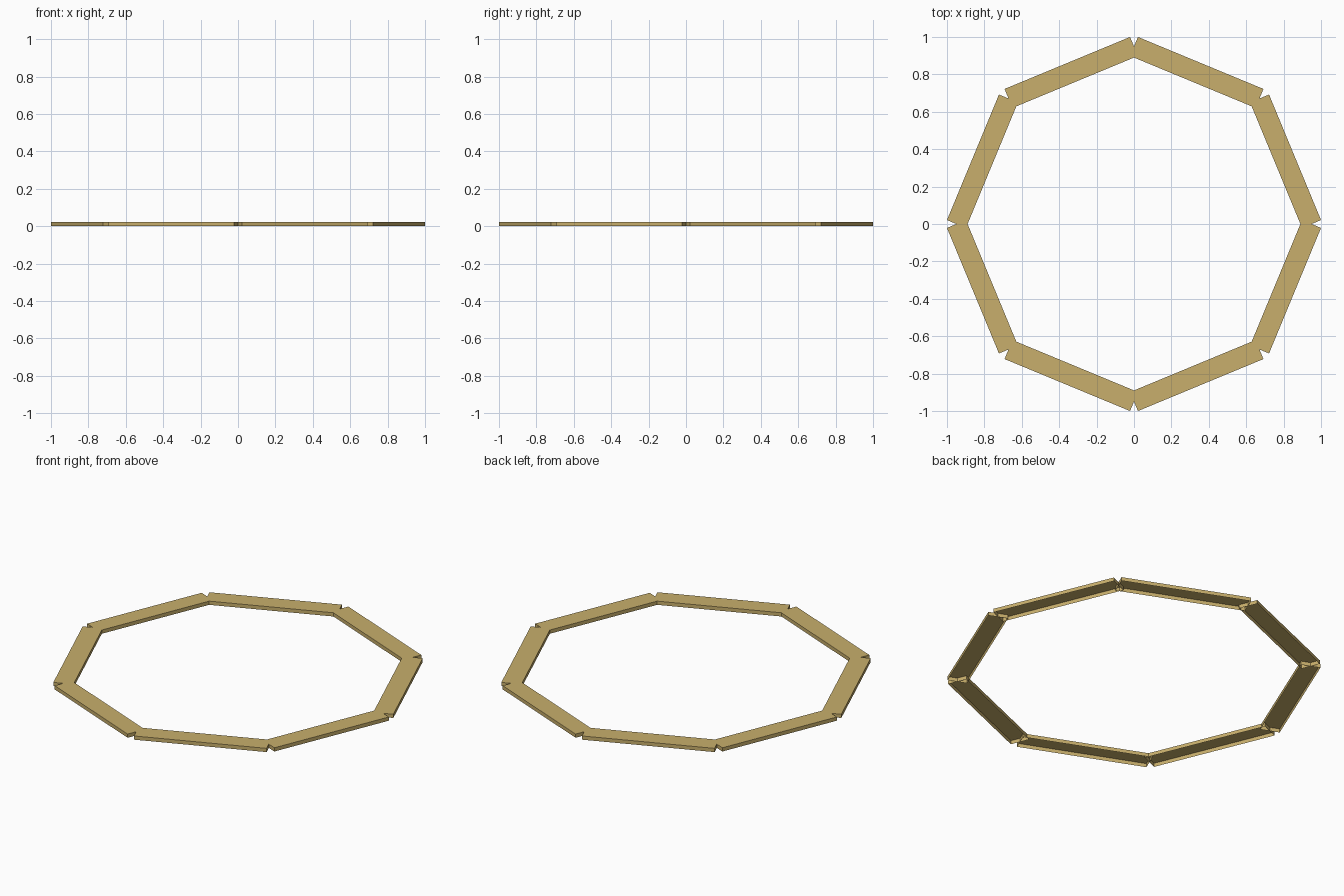
import bpy, bmesh, math
from mathutils import Matrix

cube = bpy.data.objects.get("Cube")
if cube:
    bpy.data.objects.remove(cube, do_unlink=True)

SIDES = 8
WIDTH = 0.11
HEIGHT = 0.022
HALF = math.pi / SIDES
RADIUS = 1 - WIDTH / 2 * math.cos(HALF)   # centre-line corner radius

color = (0.58, 0.43, 0.15, 1)
wood = bpy.data.materials.new("tan wood")
wood.use_nodes = True
wood.diffuse_color = color
wood.node_tree.nodes["Principled BSDF"].inputs["Base Color"].default_value = color

# One plank: a thin box, open underneath
bm = bmesh.new()
bmesh.ops.create_cube(bm, size=1)
size = Matrix.Diagonal((WIDTH, 2 * RADIUS * math.sin(HALF), HEIGHT, 1))
place = Matrix.Translation((RADIUS * math.cos(HALF), 0, HEIGHT / 2))
bmesh.ops.transform(bm, matrix=place @ size, verts=bm.verts)
bm.normal_update()
underside = [f for f in bm.faces if f.normal.z < -0.5]
bmesh.ops.delete(bm, geom=underside, context='FACES_ONLY')
mesh = bpy.data.meshes.new("plank")
bm.to_mesh(mesh)
bm.free()
mesh.materials.append(wood)

# Eight planks crossing at the corners to make the ring
for i in range(SIDES):
    plank = bpy.data.objects.new(f"ring_plank_{i + 1}", mesh)
    plank.rotation_euler.z = (2 * i + 1) * HALF
    bpy.context.collection.objects.link(plank)
